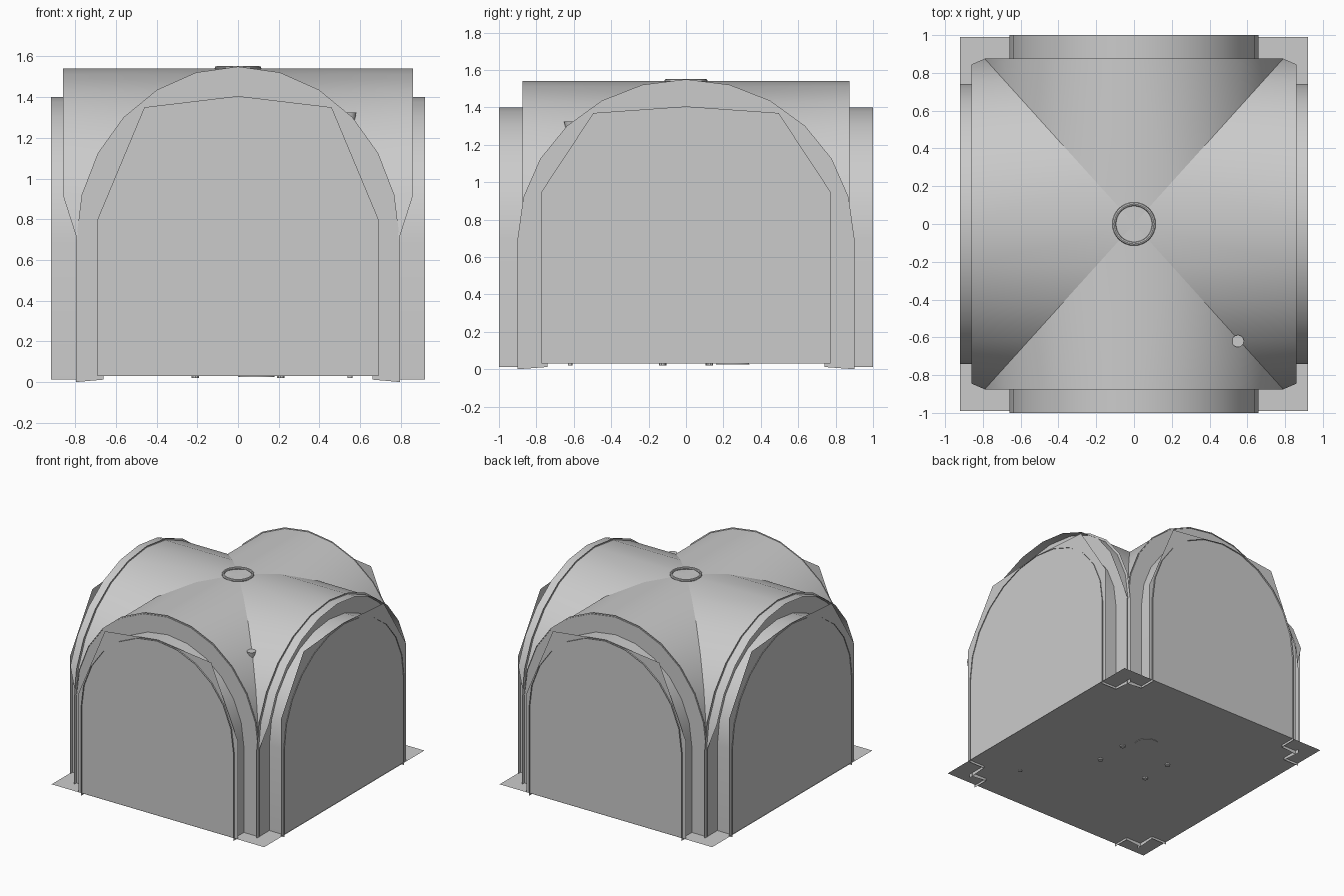
import bpy, bmesh
from math import sin, cos, pi, radians

if "Cube" in bpy.data.objects:
    bpy.data.objects.remove(bpy.data.objects["Cube"])

N = 12          # segments per arch
SPRING = 0.70   # height where the arches start


def make(name, verts, faces, smooth=False):
    mesh = bpy.data.meshes.new(name)
    mesh.from_pydata(verts, [], faces)
    bm = bmesh.new()
    bm.from_mesh(mesh)
    bmesh.ops.remove_doubles(bm, verts=bm.verts, dist=1e-4)
    bmesh.ops.dissolve_degenerate(bm, dist=1e-4, edges=bm.edges)
    bmesh.ops.recalc_face_normals(bm, faces=bm.faces)
    bm.to_mesh(mesh)
    bm.free()
    ob = bpy.data.objects.new(name, mesh)
    bpy.context.collection.objects.link(ob)
    if smooth:
        bpy.context.view_layer.objects.active = ob
        ob.select_set(True)
        bpy.ops.object.shade_smooth_by_angle(angle=radians(30))
        ob.select_set(False)
    return ob


def arch(w, top, bottom):
    """Stilted arch outline as (u, z) pairs, foot to foot."""
    arc = [(w * cos(pi * i / N), SPRING + (top - SPRING) * sin(pi * i / N)) for i in range(N + 1)]
    return [(w, bottom)] + arc + [(-w, bottom)]


def strip(name, a, b, smooth=True):
    """Surface between two point rows of equal length."""
    n = len(a)
    make(name, a + b, [(i, i + 1, n + i + 1, n + i) for i in range(n - 1)], smooth)


def cylinder(name, r1, r2, x, y, z0, z1, sides=16):
    bpy.ops.mesh.primitive_cone_add(vertices=sides, radius1=r1, radius2=r2, depth=z1 - z0,
                                    location=(x, y, (z0 + z1) / 2))
    bpy.context.object.name = name
    bpy.ops.object.shade_smooth_by_angle()


def front_place(s):
    return lambda u, d, z: (u, s * d, z)


def side_place(s):
    return lambda u, d, z: (s * d, u, z)


# label, placement, outer half width, inner half width, ring depth, reveal depth,
# wall depth, vault lip depth, vault half width, coarse wall outline
FRONT = (0.795, 0.66, 0.87, 1.0, 0.988, 0.875, 0.79, [(0.69, 0.80), (0.46, 1.35)])
SIDE = (0.90, 0.74, 0.79, 0.92, 0.914, 0.86, 0.875, [(0.772, 0.95), (0.495, 1.37)])
bays = [("front", front_place(-1), FRONT), ("back", front_place(1), FRONT),
        ("left", side_place(-1), SIDE), ("right", side_place(1), SIDE)]

for label, P, (wo, wi, ring, reveal, wall, lip, vw, shoulder) in bays:
    outer = arch(wo, 1.55, 0.0)
    inner = arch(wi, 1.40, 0.012)

    # flat ring of the wall arch and its deep reveal
    strip(label + "_arch_face", [P(u, ring, z) for u, z in outer],
          [P(u, ring, z) for u, z in inner])
    strip(label + "_arch_reveal", [P(u, ring, z) for u, z in inner],
          [P(u, reveal, z) for u, z in inner])

    # coarse wall panel closing the arch
    half = [(shoulder[0][0], 0.03)] + shoulder
    outline = half + [(0, 1.405)] + [(-u, z) for u, z in reversed(half)]
    make(label + "_wall", [P(u, wall, z) for u, z in outline], [tuple(range(len(outline)))])

    # vault web from the diagonal groin out to its edge
    foot = 0.79 if label in ("left", "right") else 0.875
    groin, edge = [], []
    for i in range(N + 1):
        c, z = cos(pi * i / N), SPRING + 0.84 * sin(pi * i / N)
        groin.append(P(vw * c, foot * abs(c), z))
        edge.append(P(vw * c, foot if i in (0, N) else lip, z))
    strip(label + "_vault_web", groin, edge)

# floor slab surface
make("floor", [(-0.92, -0.99, 0.03), (0.92, -0.99, 0.03), (0.92, 0.99, 0.03), (-0.92, 0.99, 0.03)],
     [(0, 1, 2, 3)])

# ceiling ring at the crown
bpy.ops.mesh.primitive_torus_add(major_segments=32, minor_segments=8, major_radius=0.105,
                                 minor_radius=0.01, location=(0, 0, 1.542))
bpy.context.object.name = "ceiling_ring"
bpy.ops.object.shade_smooth_by_angle()

# table in the middle of the room
bpy.ops.mesh.primitive_cube_add(size=1, location=(0, 0, 0.36))
bpy.context.object.name = "table_top"
bpy.context.object.scale = (0.54, 0.36, 0.03)
for sx in (-1, 1):
    for sy in (-1, 1):
        cylinder("table_leg", 0.02, 0.025, sx * 0.21, sy * 0.125, 0.02, 0.35, 10)

# round-based stool beside the table
cylinder("stool_base", 0.09, 0.08, 0.09, 0.25, 0.025, 0.045)
cylinder("stool_stem", 0.015, 0.015, 0.09, 0.25, 0.04, 0.22)
cylinder("stool_seat", 0.09, 0.09, 0.09, 0.25, 0.22, 0.25)

# slim corner post whose tip pokes through the vault
cylinder("post", 0.012, 0.012, 0.55, -0.62, 0.02, 1.27)
cylinder("post_tip", 0.015, 0.032, 0.55, -0.62, 1.25, 1.325)
